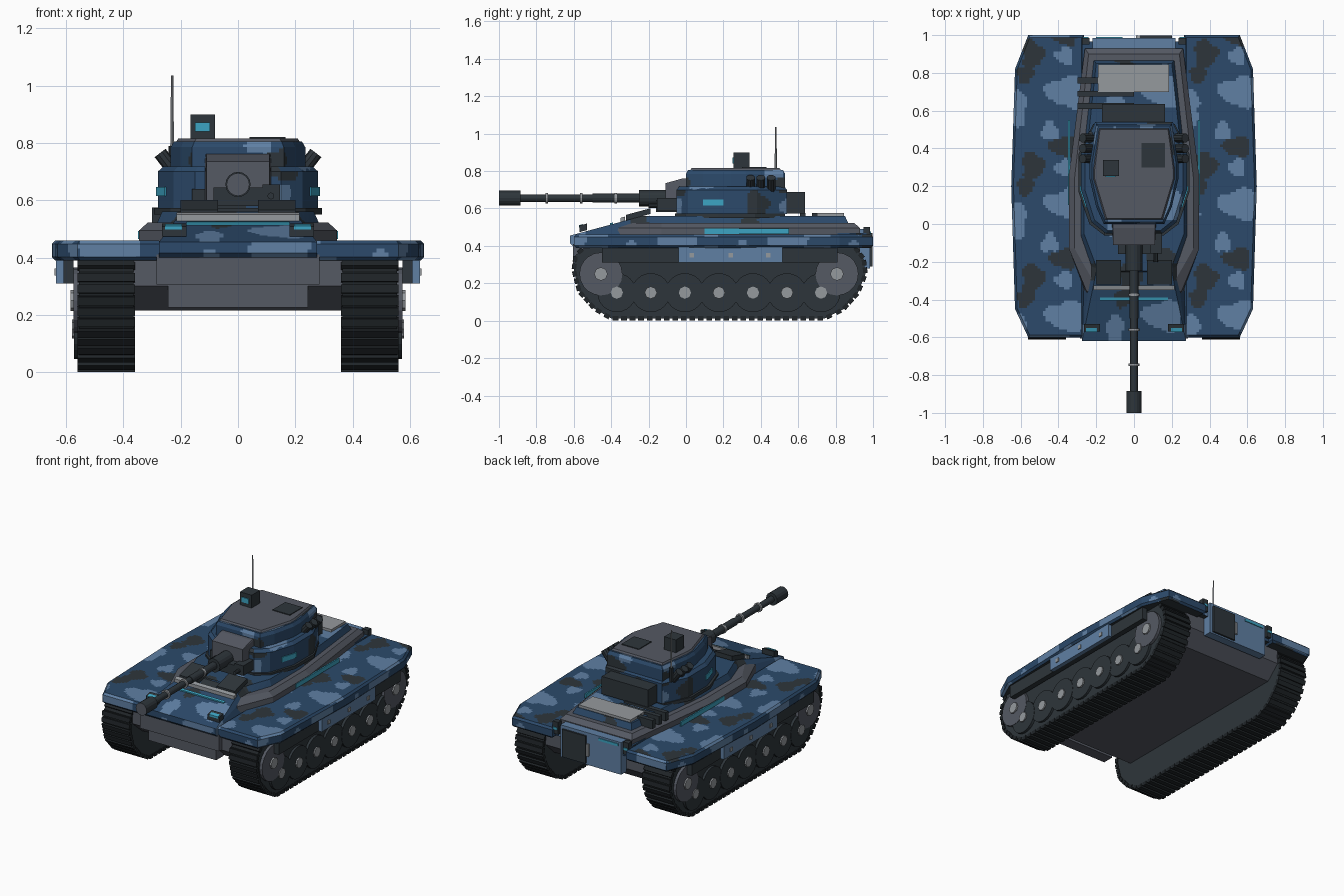
import bpy, bmesh, math
from mathutils import Vector, Matrix

if "Cube" in bpy.data.objects:
    bpy.data.objects.remove(bpy.data.objects["Cube"])

def material(name, *c):
    m = bpy.data.materials.new(name)
    m.diffuse_color = (*c, 1)
    m.use_nodes = True
    m.node_tree.nodes["Principled BSDF"].inputs["Base Color"].default_value = m.diffuse_color
    return m

BLUE = material("deep_blue", .025, .068, .145)
LIGHT = material("pale_blue", .115, .215, .37)
DARK = material("charcoal", .027, .036, .043)
GREY = material("steel_grey", .09, .1, .125)
PALE = material("light_grey", .3, .32, .34)
CYAN = material("cyan_glow", .045, .37, .54)
TRACK = material("track_black", .014, .018, .021)

# Camouflage blobs in one repeating tile: centre u, v, radius u, v, material index
P = .593
BLOBS = [(.38, .9, .06, .075, 2), (.545, .89, .045, .045, 1), (.56, .70, .105, .08, 1), (.47, .49, .045, .05, 1),
         (.30, .62, .045, .10, 1), (.55, .41, .075, .055, 2), (.34, .79, .045, .045, 2)]

def camo_index(c, n):
    a = max(range(3), key=lambda i: abs(n[i]))
    shift = .4 if abs(c.x) < .27 else .915 if c.x < 0 else 0
    u, v = [(c.y, c.z + .28), (c.x + .4, c.z + .28), (c.x + shift, c.y)][a]
    for bu, bv, ru, rv, m in BLOBS:
        du = (u - bu + P / 2) % P - P / 2
        dv = (v - bv + P / 2) % P - P / 2
        t = math.atan2(dv, du)
        if math.hypot(du / ru, dv / rv) < 1 + .16 * math.sin(3 * t + bu * 20) + .06 * math.sin(5 * t):
            return m
    return 0

def finish(bm, name, mat, camo=False, mirror=False, rule=None):
    bmesh.ops.recalc_face_normals(bm, faces=bm.faces[:])
    if mirror:
        g = bmesh.ops.duplicate(bm, geom=bm.verts[:] + bm.edges[:] + bm.faces[:])["geom"]
        for v in g:
            if isinstance(v, bmesh.types.BMVert):
                v.co.x *= -1
        bmesh.ops.reverse_faces(bm, faces=[f for f in g if isinstance(f, bmesh.types.BMFace)])
    bm.normal_update()
    mats = [mat]
    if camo:  # dice the skin, then colour each small face by the blob rule
        mats = [BLUE, LIGHT, DARK]
        for ax in range(3):
            lo, hi = min(v.co[ax] for v in bm.verts), max(v.co[ax] for v in bm.verts)
            no = Vector([float(i == ax) for i in range(3)])
            for i in range(1, int((hi - lo) / .014) + 1):
                bmesh.ops.bisect_plane(bm, geom=bm.verts[:] + bm.edges[:] + bm.faces[:],
                                       plane_co=no * (lo + i * .014), plane_no=no)
        bm.normal_update()
        for f in bm.faces:
            f.material_index = 2 if f.normal.z < -.9 else camo_index(f.calc_center_median(), f.normal)
    if rule:
        mats = [mat, rule[0]]
        for f in bm.faces:
            f.material_index = int(rule[1](f))
    me = bpy.data.meshes.new(name)
    bm.to_mesh(me)
    bm.free()
    for m in mats:
        me.materials.append(m)
    ob = bpy.data.objects.new(name, me)
    bpy.context.collection.objects.link(ob)
    return ob

def add_box(bm, x0, x1, y0, y1, z0, z1):
    return bmesh.ops.create_cube(bm, size=1, matrix=Matrix.Translation(((x0+x1)/2, (y0+y1)/2, (z0+z1)/2))
                                 @ Matrix.Diagonal((x1-x0, y1-y0, z1-z0, 1)))["verts"]

def box(name, dims, mat, **k):
    bm = bmesh.new()
    add_box(bm, *dims)
    return finish(bm, name, mat, **k)

def add_rod(bm, a, b, r, n=16, r2=None):
    a, b = Vector(a), Vector(b)
    q = (b - a).to_track_quat('Z', 'Y').to_matrix().to_4x4()
    bmesh.ops.create_cone(bm, cap_ends=True, segments=n, radius1=r, radius2=r if r2 is None else r2,
                          depth=(b - a).length, matrix=Matrix.Translation((a + b) / 2) @ q)

def rods(name, items, mat, **k):
    bm = bmesh.new()
    for it in items:
        add_rod(bm, *it)
    return finish(bm, name, mat, **k)

def loft(name, sections, mat, **k):
    """Stack symmetric plan outlines: (z, right half from front to back)."""
    bm = bmesh.new()
    rings = []
    for z, half in sections:
        pts = half + [(-x, y) for x, y in reversed(half)]
        rings.append([bm.verts.new((x, y, z)) for x, y in pts])
    for a, b in zip(rings, rings[1:]):
        for i in range(len(a)):
            j = (i + 1) % len(a)
            bm.faces.new((a[i], a[j], b[j], b[i]))
    bm.faces.new(rings[0])
    bm.faces.new(rings[-1])
    return finish(bm, name, mat, **k)

def prism(pts, axis, a, b):
    bm = bmesh.new()
    f = bm.faces.new([bm.verts.new((a, *p) if axis == 0 else (*p, a)) for p in pts])
    g = bmesh.ops.extrude_face_region(bm, geom=[f])["geom"]
    for v in g:
        if isinstance(v, bmesh.types.BMVert):
            v.co[0 if axis == 0 else 2] = b
    return bm

def hull(name, pts, mat, **k):
    bm = bmesh.new()
    for x, y, z in pts:
        for s in (1, -1):
            bm.verts.new((s * x, y, z))
    bmesh.ops.convex_hull(bm, input=bm.verts[:])
    bmesh.ops.dissolve_limit(bm, angle_limit=.01, verts=bm.verts[:], edges=bm.edges[:])
    return finish(bm, name, mat, **k)

# Tracks: solid belt plus cross lugs walked along the profile
belt = [(-.40, .012), (-.49, .065), (-.57, .155), (-.60, .27), (-.59, .35), (-.54, .395), (.90, .395),
        (.95, .33), (.96, .25), (.92, .15), (.84, .06), (.74, .012)]
finish(prism(belt, 0, .365, .555), "track_belts", DARK, mirror=True,
       rule=(TRACK, lambda f: abs(f.normal.x) < .5))
bm = bmesh.new()
for i in range(len(belt)):
    a, b = Vector(belt[i]), Vector(belt[(i + 1) % len(belt)])
    if min(a.y, b.y) > .39:
        continue
    n = max(1, round((b - a).length / .045))
    ang = math.atan2(b.y - a.y, b.x - a.x)
    for j in range(n):
        p = a.lerp(b, (j + .5) / n)
        bmesh.ops.create_cube(bm, size=1, matrix=Matrix.Translation((.46, p.x, p.y))
                              @ Matrix.Rotation(ang, 4, 'X') @ Matrix.Diagonal((.2, .03, .024, 1)))
finish(bm, "track_lugs", TRACK, mirror=True)

# Running gear
wheel_y = [-.37 + .182 * i for i in range(7)]
rods("road_wheels", [((.54, y, .15), (.572 - .002 * (i % 2), y, .15), .104, 24) for i, y in enumerate(wheel_y)],
     DARK, mirror=True)
rods("wheel_hubs", [((.56, y, .15), (.58, y, .15), .033, 8) for y in wheel_y], PALE, mirror=True)
rods("end_wheels", [((.54, y, .25), (.574, y, .25), .115, 20) for y in (-.455, .807)], GREY, mirror=True)
rods("end_wheel_hubs", [((.56, y, .25), (.584, y, .25), .036, 8) for y in (-.455, .807)], PALE, mirror=True)

# Lower hull
finish(prism([(-.57, .40), (-.57, .30), (-.47, .215), (.84, .215), (.93, .30), (.93, .45), (-.5, .45)], 0, -.365, .365),
       "lower_hull", GREY)
box("nose_plate", (-.285, .285, -.605, -.55, .305, .41), GREY)
box("lower_nose_plate", (-.245, .245, -.575, -.5, .225, .3), GREY)

# Fenders
half = [(.265, -.6), (.56, -.6), (.63, -.45), (.65, .2), (.63, .82), (.56, 1.0), (.265, 1.0)]
bm = prism(half, 2, .39, .46)
bmesh.ops.bevel(bm, geom=[e for e in bm.edges if e.calc_length() > .08], offset=.012, segments=1, affect='EDGES')
finish(bm, "fenders", BLUE, camo=True, mirror=True)
box("side_skirt_backing", (.575, .61, -.45, .81, .31, .395), DARK, mirror=True)
box("side_skirts", (.608, .635, -.04, .515, .31, .395), LIGHT, mirror=True)
bm = bmesh.new()
for y in (.03, .24, .44):
    add_box(bm, .63, .64, y - .012, y + .012, .338, .362)
finish(bm, "skirt_bolts", PALE, mirror=True)

# Upper hull: glacis, middle body, grey belt and raised deck
box("middle_hull", (-.275, .275, -.1, .965, .4, .468), BLUE, camo=True)
hull("glacis", [(.275, -.605, .40), (.275, -.62, .415), (.275, -.62, .455), (.2, -.25, .555), (.2, 0, .555),
                (.275, 0, .40)], BLUE, camo=True)
loft("hull_belt", [(.455, [(.25, -.38), (.345, -.13), (.345, .25), (.26, .93)]),
                   (.495, [(.25, -.36), (.345, -.13), (.345, .25), (.26, .93)]),
                   (.522, [(.2, -.33), (.315, -.13), (.315, .24), (.24, .9)])], GREY)
loft("upper_deck", [(.515, [(.21, -.28), (.285, -.06), (.285, .24), (.215, .87)]),
                    (.56, [(.19, -.25), (.265, -.05), (.265, .24), (.2, .85)])], BLUE, camo=True)
box("side_light_strips", (.34, .349, .1, .55, .464, .492), CYAN, mirror=True)

# Glacis fittings follow the slope: z = .455 + .27 * (y + .62)
def slope_box(name, x0, x1, y0, y1, h0, h1, mat, **k):
    bm = bmesh.new()
    for v in add_box(bm, x0, x1, y0, y1, h0, h1):
        v.co.z += .455 + .27 * (v.co.y + .62)
    return finish(bm, name, mat, **k)
slope_box("glacis_light_strip", -.18, .18, -.405, -.39, 0, .008, CYAN)
slope_box("glacis_rail", -.215, .215, -.35, -.325, 0, .022, PALE)
slope_box("glacis_armour", .07, .2, -.32, -.19, 0, .03, DARK, mirror=True)
slope_box("headlights", .18, .265, -.57, -.53, .005, .04, DARK, mirror=True)
slope_box("headlight_lenses", .195, .255, -.573, -.55, .03, .043, CYAN, mirror=True)

# Engine deck and rear door
box("engine_cover", (-.19, .185, .7, .845, .55, .576), PALE)
bm = bmesh.new()
for x1, y in ((-.19, .76), (0, .69), (0, .625)):
    add_box(bm, -.3, x1, y - .015, y + .015, .52, .575)
finish(bm, "exhaust_pipes", DARK)
box("rear_panel", (-.22, .22, .93, .985, .28, .49), LIGHT)
box("rear_door", (.03, .2, .975, .997, .29, .47), DARK)
box("door_handle", (.01, .025, .98, .998, .34, .42), PALE)
box("rear_light_strip", (-.2, -.06, .98, .99, .462, .478), CYAN)
box("tail_lamps", (.235, .275, .95, .985, .42, .50), DARK, mirror=True)
box("tail_lenses", (.24, .27, .98, .99, .45, .465), CYAN, mirror=True)

# Turret
plan = [(.15, -.05), (.225, .01), (.28, .18), (.28, .38), (.205, .54)]
loft("turret_ring", [(.55, [(x * 1.05, y - .01) for x, y in plan]), (.572, [(x * 1.05, y - .01) for x, y in plan])], DARK)
loft("turret_body", [(.57, plan), (.7, plan), (.718, [(x * .93, y * .95 + .012) for x, y in plan])], BLUE, camo=True)
top = [(.16, .0), (.2, .09), (.235, .24), (.235, .32), (.2, .53)]
loft("turret_upper", [(.71, top), (.785, top), (.805, [(x * .95, y * .96 + .01) for x, y in top])], BLUE, camo=True)
loft("turret_roof", [(.80, [(.155, .02), (.218, .24), (.218, .29), (.187, .51)]),
                     (.816, [(.145, .03), (.208, .24), (.208, .29), (.18, .50)])], GREY)
box("roof_hatch", (.04, .165, .3, .43, .81, .821), DARK)
box("sight_head", (-.165, -.08, .255, .34, .81, .9), DARK)
box("sight_lens", (-.15, -.098, .249, .256, .84, .872), CYAN)
rods("antenna", [((-.23, .48, .75), (-.23, .48, 1.035), .007, 4, .004)], PALE)
rods("antenna_base", [((-.23, .48, .7), (-.23, .48, .79), .012, 8)], DARK)
bm = prism([(.25, .09), (.257, .09), (.286, .18), (.286, .2), (.27, .2)], 2, .615, .647)
finish(bm, "turret_light_strips", CYAN, mirror=True)
box("storage_bin", (-.17, .165, .52, .635, .572, .687), DARK)
rods("smoke_tubes", [((.222, y, .70), (.272, y, .765), .024, 10) for y in (.345, .4, .455)], DARK, mirror=True)

# Gun mantlet and main gun
hull("mantlet", [(.11, -.11, .60), (.11, -.11, .735), (.125, .04, .60), (.115, .04, .765), (.11, -.02, .76)], GREY)
box("mantlet_base", (-.085, .085, -.16, -.02, .58, .645), DARK)
box("side_gun_box", (.085, .147, -.155, -.02, .59, .655), DARK)
box("side_sight_box", (-.16, -.11, -.06, .02, .58, .64), DARK)
rods("side_gun", [((.115, -.2, .615), (.115, -.14, .615), .012, 10)], DARK)
Z = .655
rods("gun_barrel", [((0, -.25, Z), (0, -.1, Z), .044, 16), ((0, -.5, Z), (0, -.24, Z), .024, 16),
                    ((0, -.9, Z), (0, -.49, Z), .02, 16)], DARK)
rods("barrel_rings", [((0, y - .007, Z), (0, y + .007, Z), .029, 16) for y in (-.745, -.56, -.375)], PALE)
rods("muzzle_brake", [((0, -1.0, Z), (0, -.885, Z), .04, 16)], DARK, rule=(GREY, lambda f: f.normal.y < -.9))
